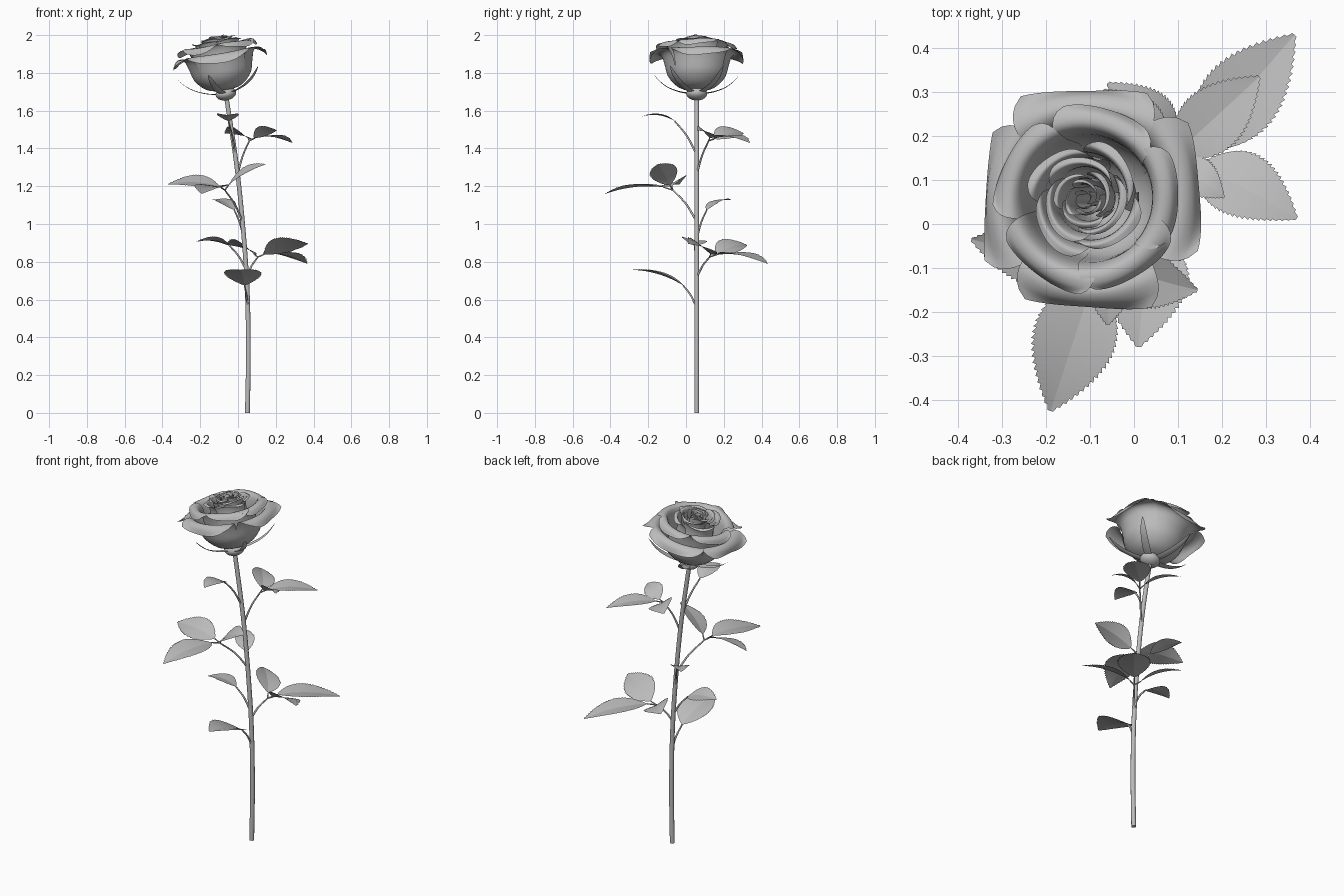
import bpy, bmesh
from math import sin, cos, pi, radians
from mathutils import Vector, Matrix

if "Cube" in bpy.data.objects:
    bpy.data.objects.remove(bpy.data.objects["Cube"], do_unlink=True)

grey = bpy.data.materials.new("plain grey")
grey.use_nodes = True
grey.diffuse_color = (0.5, 0.5, 0.5, 1)
grey.node_tree.nodes["Principled BSDF"].inputs["Base Color"].default_value = (0.5, 0.5, 0.5, 1)


def catmull(points, t):
    """Smooth point at t in 0..1 along a list of tuples."""
    pts = [Vector(p) for p in points]
    s = min(t, 0.9999) * (len(pts) - 1)
    i = int(s)
    f = s - i
    b, c = pts[i], pts[i + 1]
    a = pts[i - 1] if i else b * 2 - c
    d = pts[i + 2] if i + 2 < len(pts) else c * 2 - b
    return 0.5 * (2 * b + (c - a) * f + (2 * a - 5 * b + 4 * c - d) * f * f
                  + (3 * b - a - 3 * c + d) * f ** 3)


def finish(name, bm, sharp=180, matrix=None):
    bmesh.ops.remove_doubles(bm, verts=bm.verts, dist=0.0002)
    mesh = bpy.data.meshes.new(name)
    bm.to_mesh(mesh)
    bm.free()
    for p in mesh.polygons:
        p.use_smooth = True
    if sharp < 180:
        mesh.set_sharp_from_angle(angle=radians(sharp))
    mesh.materials.append(grey)
    ob = bpy.data.objects.new(name, mesh)
    if matrix:
        ob.matrix_world = matrix
    bpy.context.collection.objects.link(ob)


def sheet(name, rows, sharp=180, matrix=None, closed=False):
    """Skin a grid of points."""
    bm = bmesh.new()
    grid = [[bm.verts.new(p) for p in row] for row in rows]
    for a, b in zip(grid, grid[1:]):
        n = len(a)
        for j in range(n if closed else n - 1):
            k = (j + 1) % n
            bm.faces.new((a[j], a[k], b[k], b[j]))
    if closed:
        bm.faces.new(reversed(grid[0]))
        bm.faces.new(grid[-1])
    finish(name, bm, sharp, matrix)


def tube(name, path, r0, r1, steps=12, sides=10):
    rows = []
    for i in range(steps + 1):
        t = i / steps
        c = catmull(path, t)
        d = (catmull(path, min(t + 0.02, 1)) - catmull(path, max(t - 0.02, 0))).normalized()
        x = d.cross(Vector((0.3, 1, 0))).normalized()
        y = d.cross(x)
        r = r0 + (r1 - r0) * t
        rows.append([c + r * (x * cos(2 * pi * k / sides) + y * sin(2 * pi * k / sides))
                     for k in range(sides)])
    sheet(name, rows, 50, closed=True)


# Stem
STEM = [(0.05, 0.057, 0), (0.055, 0.057, 0.33), (0.048, 0.057, 0.67),
        (0.025, 0.057, 1.0), (-0.01, 0.057, 1.33), (-0.063, 0.057, 1.68)]


def stem_at(z):
    return catmull(STEM, z / 1.68)


tube("stem", STEM, 0.013, 0.012, 30, 12)


# Toothed leaf from base to tip, folded along its midrib
def leaf(name, base, tip, width, roll=0, sag=0.018, rows=48):
    base, tip = Vector(base), Vector(tip)
    d = tip - base
    side = d.cross(Vector((0, 0, 1))).normalized()
    side = Matrix.Rotation(radians(roll), 3, d.normalized()) @ side
    up = side.cross(d).normalized()
    grid = []
    for i in range(rows + 1):
        t = i / rows
        half = width / 2 * max(sin(pi * t ** 0.8), 0) ** 0.9
        row = []
        for u in (-1, -0.5, 0, 0.5, 1):
            tooth = i % 2 if abs(u) == 1 and 2 < i < rows else 0
            h = half * u * (1 + 0.08 * tooth)
            row.append(base + d * (t + 0.019 * tooth) + side * h
                       + up * (sag * 4 * t * (1 - t) + 0.14 * abs(h)))
        grid.append(row)
    sheet(name, grid, 14)


# Leaf stalk with one or more leaves; extra leaves hang on short side stalks
def spray(name, z, joint, leaves):
    root, joint = stem_at(z), Vector(joint)
    mid = root.lerp(joint, 0.45) + Vector((0, 0, 0.12 * (joint.z - z)))
    tube(name + "_stalk", [root, mid, joint], 0.006, 0.004, 10, 8)
    for k, (base, tip, width, roll) in enumerate(leaves):
        if (Vector(base) - joint).length > 0.005:
            tube(f"{name}_side_stalk_{k}", [joint, base], 0.004, 0.003, 2, 6)
        leaf(f"{name}_leaf_{k}", base, tip, width, roll)


spray("upper_left_spray", 1.28, (0.06, 0.12, 1.44), [
    ((0.09, 0.155, 1.455), (0.285, 0.335, 1.43), 0.14, 0),
    ((0.085, 0.125, 1.455), (0.205, 0.06, 1.495), 0.1, -25),
    ((0.055, 0.15, 1.45), (-0.07, 0.305, 1.48), 0.13, 25)])
spray("lower_left_spray", 0.72, (0.105, 0.125, 0.825), [
    ((0.14, 0.17, 0.84), (0.365, 0.43, 0.79), 0.17, 0),
    ((0.14, 0.13, 0.84), (0.37, 0.012, 0.895), 0.16, -25),
    ((0.085, 0.16, 0.84), (-0.06, 0.32, 0.89), 0.14, 25)])
spray("middle_right_spray", 1.02, (-0.07, -0.07, 1.18), [
    ((-0.09, -0.12, 1.195), (-0.19, -0.425, 1.16), 0.18, 0),
    ((-0.1, -0.075, 1.2), (-0.37, -0.035, 1.21), 0.15, -22),
    ((-0.05, -0.085, 1.205), (0.145, -0.15, 1.315), 0.14, 22)])
spray("back_leaflet", 0.93, (-0.02, 0.11, 1.075), [
    ((-0.02, 0.11, 1.075), (-0.135, 0.237, 1.127), 0.1, -5)])
spray("top_front_leaflet", 1.38, (-0.05, -0.06, 1.545), [
    ((-0.05, -0.06, 1.545), (-0.06, -0.23, 1.57), 0.11, 0)])
spray("low_front_leaflet", 0.56, (0.035, -0.015, 0.675), [
    ((0.035, -0.015, 0.675), (0.01, -0.28, 0.757), 0.19, 0)])
spray("right_leaflet", 0.76, (-0.045, 0.045, 0.885), [
    ((-0.045, 0.045, 0.885), (-0.22, 0.03, 0.905), 0.13, 10)])

# Flower head frame, leaning to one side
HEAD = Matrix.Translation((-0.065, 0.057, 1.695)) @ Matrix.Rotation(radians(-10), 4, 'Y')

# Swollen base under the petals
bm = bmesh.new()
bmesh.ops.create_uvsphere(bm, u_segments=24, v_segments=14, radius=0.055)
finish("flower_base", bm, matrix=HEAD @ Matrix.Translation((0, 0, -0.005))
       @ Matrix.Diagonal((1, 1, 0.65, 1)))


# Petal: radius/height profile swept over an arc with a rounded, straightened rim
def petal(name, angle, half, profile, flat=0.16, tuck=0.005, n=20):
    rows = []
    for i in range(n + 1):
        v = i / n
        row = []
        for j in range(n + 1):
            u = 2 * j / n - 1
            p = catmull(profile, v * (1 - 0.1 * u ** 4))
            phi = radians(angle + u * half * (1 - 0.18 * v * v - 0.2 * v ** 10))
            r = p.x * (1 + flat * u * u * v ** 3) + tuck * u * v
            z = p.y + 0.006 * v ** 3 * sin(3 * u + angle)
            row.append((r * cos(phi), r * sin(phi), z))
        rows.append(row)
    sheet(name, rows, matrix=HEAD)


OUTER = [(0.02, 0.01), (0.095, 0.03), (0.15, 0.085), (0.17, 0.15),
         (0.185, 0.195), (0.21, 0.212), (0.236, 0.197), (0.246, 0.165)]
SECOND = [(0.02, 0.015), (0.085, 0.04), (0.128, 0.09), (0.14, 0.16),
          (0.148, 0.225), (0.166, 0.258), (0.195, 0.254), (0.208, 0.228)]
INNER = [(0.02, 0.03), (0.085, 0.09), (0.1, 0.17), (0.098, 0.235),
         (0.108, 0.275), (0.126, 0.272)]

for k, a in enumerate((178, 268, 6, 93)):
    petal(f"outer_petal_{k}", a, 51, OUTER)
for k, a in enumerate((154, 75, 0, 305, 237)):
    petal(f"second_petal_{k}", a, 47, SECOND, 0.06)
# Inner whorls shrink and rise towards the heart
for ring, (count, size, rise) in enumerate(
        [(4, 1.0, 0), (3, 0.74, 0.012), (3, 0.5, 0.018), (3, 0.32, 0.024), (2, 0.16, 0.018)]):
    profile = [(r * size, z + rise) for r, z in INNER]
    for k in range(count):
        petal(f"inner_petal_{ring}_{k}", 40 + 47 * ring + 360 * k / count,
              240 / count, profile, 0.04, 0.01 * size + 0.003)

# Sepals: narrow pointed strips curling up under the bowl
SEPAL = [(0.035, -0.005), (0.09, 0.006), (0.15, 0.03), (0.2, 0.065), (0.24, 0.11)]
for k in range(5):
    rows = []
    for i in range(15):
        t = i / 14
        p = catmull(SEPAL, t)
        w = 0.024 * (1 - t) ** 0.7 * (0.8 + t)
        rows.append([(p.x, u * w, p.y + 0.2 * abs(u) * w) for u in (-1, -0.5, 0, 0.5, 1)])
    sheet(f"sepal_{k}", rows, matrix=HEAD @ Matrix.Rotation(radians(36 + 72 * k), 4, 'Z'))
